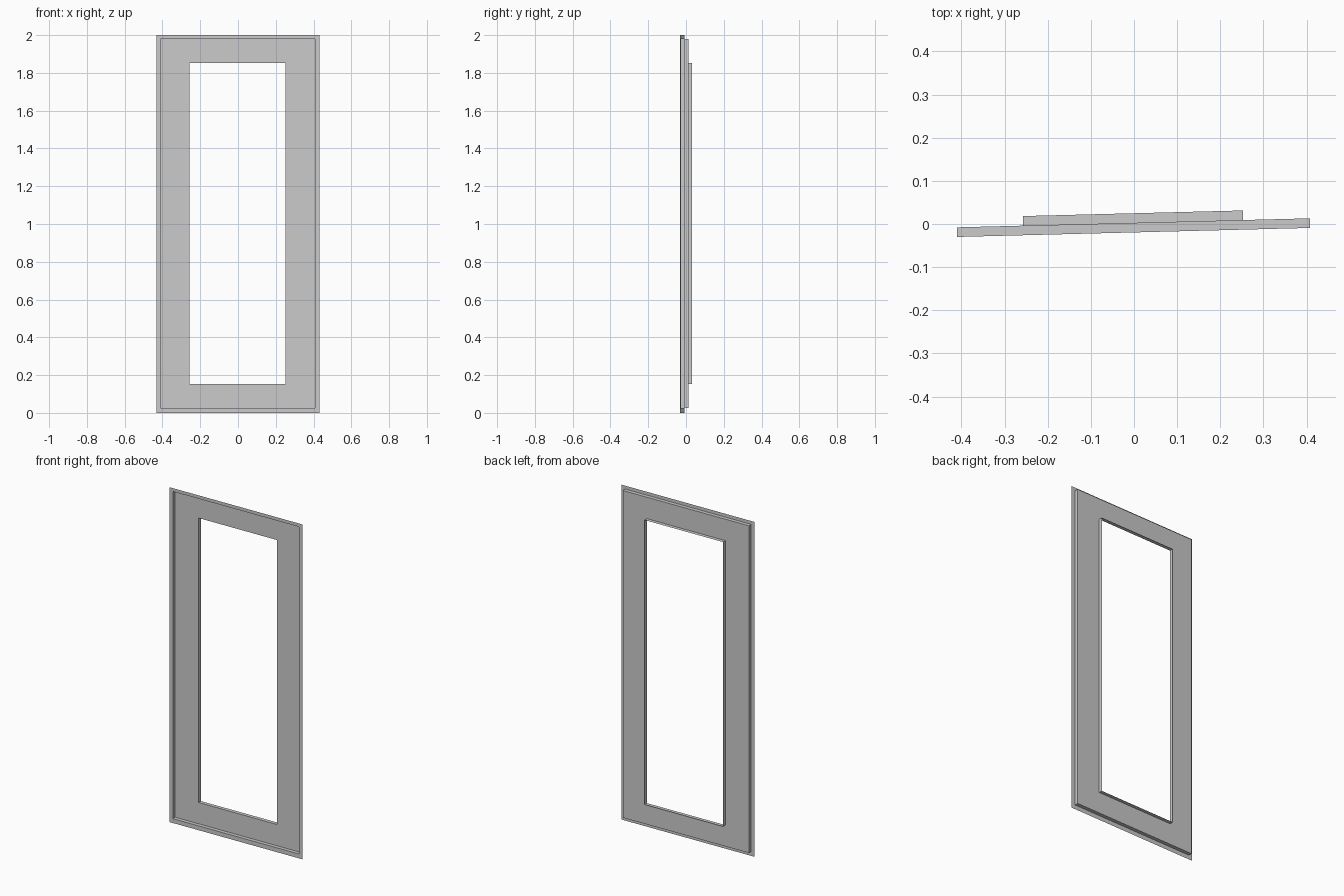
import bpy, bmesh

if "Cube" in bpy.data.objects:
    bpy.data.objects.remove(bpy.data.objects["Cube"])

SLOPE = 0.0255    # the frame is turned slightly about the vertical
FRONT = -0.0195   # y of the front face at x = 0
STEP = 0.0222     # depth of each step

# Nested rectangles: x0, x1, z0, z1
OUTER = (-0.432, 0.431, 0.0, 2.0)
REBATE = (-0.41, 0.408, 0.026, 1.98)
OPENING = (-0.257, 0.2525, 0.153, 1.852)


def ring(bm, rect, depth):
    x0, x1, z0, z1 = rect
    return [bm.verts.new((x, FRONT + SLOPE * x + depth, z))
            for x, z in ((x0, z0), (x1, z0), (x1, z1), (x0, z1))]


def band(name, *sections):
    """Thin stepped surface joining successive rectangular rings."""
    bm = bmesh.new()
    rings = [ring(bm, rect, depth) for rect, depth in sections]
    for a, b in zip(rings, rings[1:]):
        for i in range(4):
            j = (i + 1) % 4
            bm.faces.new((a[i], a[j], b[j], b[i]))
    mesh = bpy.data.meshes.new(name)
    bm.to_mesh(mesh)
    bm.free()
    obj = bpy.data.objects.new(name, mesh)
    bpy.context.collection.objects.link(obj)
    return obj


# Front flange, rebate walls, recessed panel and the lip around the opening
band("stepped_frame",
     (OUTER, 0), (REBATE, 0), (REBATE, STEP), (OPENING, STEP), (OPENING, 2 * STEP))
